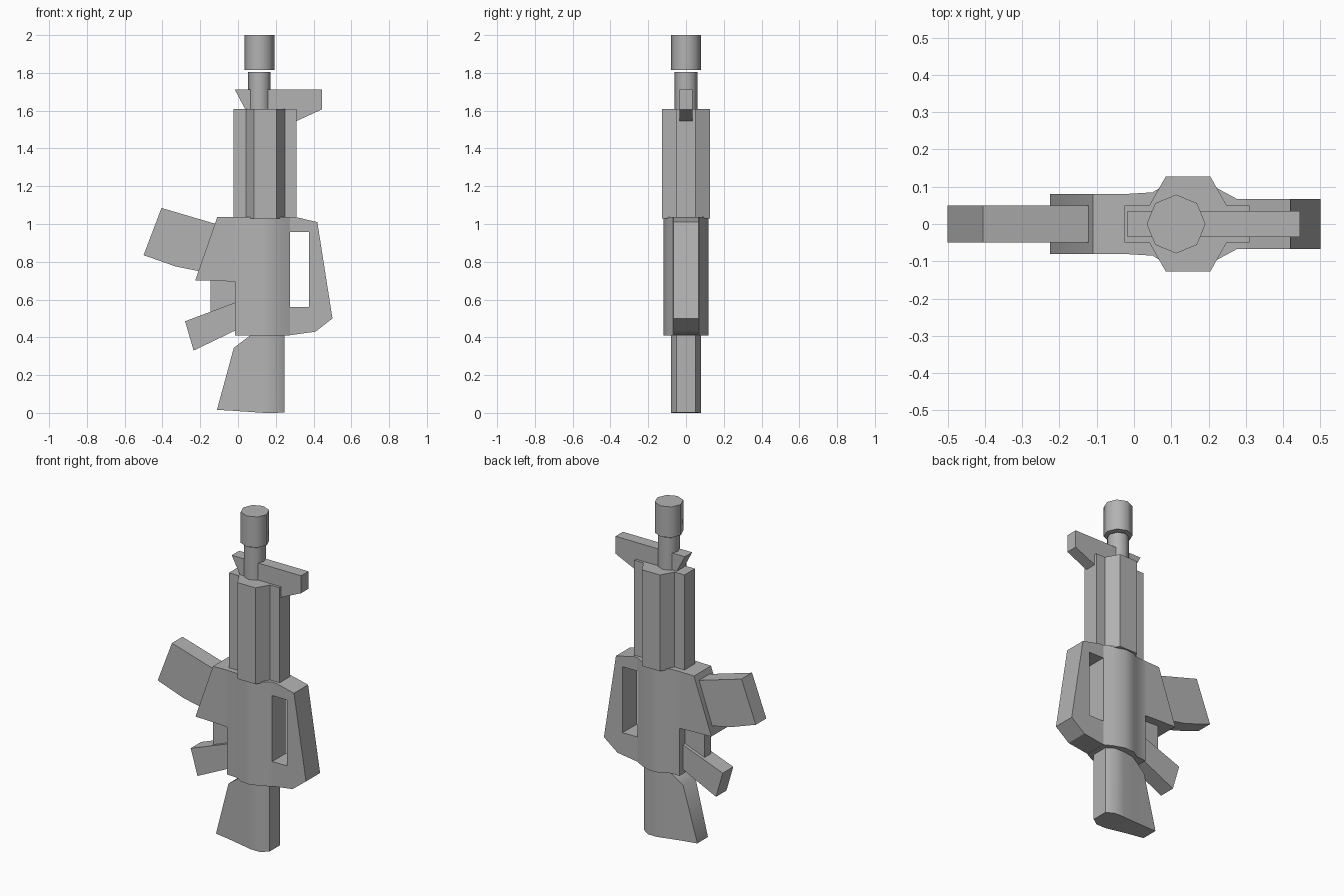
import bpy
import bmesh
import math

cube = bpy.data.objects.get("Cube")
if cube:
    bpy.data.objects.remove(cube, do_unlink=True)

# Single grey material
grey = bpy.data.materials.new("plain_grey")
grey.use_nodes = True
COLOR = (0.45, 0.45, 0.45, 1.0)
grey.diffuse_color = COLOR
grey.node_tree.nodes["Principled BSDF"].inputs["Base Color"].default_value = COLOR


def finish(name, bm, smooth=False):
    """Turn a bmesh into a named, shaded object."""
    bmesh.ops.recalc_face_normals(bm, faces=bm.faces[:])
    mesh = bpy.data.meshes.new(name)
    bm.to_mesh(mesh)
    bm.free()
    mesh.materials.append(grey)
    obj = bpy.data.objects.new(name, mesh)
    bpy.context.collection.objects.link(obj)
    if smooth:
        bpy.ops.object.select_all(action="DESELECT")
        obj.select_set(True)
        bpy.context.view_layer.objects.active = obj
        bpy.ops.object.shade_smooth_by_angle(angle=math.radians(50))
    return obj


def prism(name, points, direction):
    """Extrude one polygon along a direction."""
    bm = bmesh.new()
    face = bm.faces.new([bm.verts.new(p) for p in points])
    new = bmesh.ops.extrude_face_region(bm, geom=[face])["geom"]
    verts = [v for v in new if isinstance(v, bmesh.types.BMVert)]
    bmesh.ops.translate(bm, verts=verts, vec=direction)
    return finish(name, bm)


def slab(name, outline, half):
    """Side outline in x and z, centred on y."""
    return prism(name, [(x, -half, z) for x, z in outline], (0, 2 * half, 0))


def column(name, outline, low, high):
    """Plan outline in x and y, raised in z."""
    return prism(name, [(x, y, low) for x, y in outline], (0, 0, high - low))


def loft(name, sections):
    """Join rectangles (x, low, high, half width) along x."""
    bm = bmesh.new()
    rings = [[bm.verts.new(c) for c in ((x, -h, lo), (x, h, lo), (x, h, hi), (x, -h, hi))]
             for x, lo, hi, h in sections]
    for a, b in zip(rings, rings[1:]):
        for i in range(4):
            j = (i + 1) % 4
            bm.faces.new((a[i], a[j], b[j], b[i]))
    bm.faces.new(rings[0])
    bm.faces.new(rings[-1])
    return finish(name, bm, smooth=True)


def tube(name, radius, low, high):
    """Eight-sided cylinder on the barrel axis."""
    bm = bmesh.new()
    bmesh.ops.create_cone(bm, cap_ends=True, segments=8, radius1=radius,
                          radius2=radius, depth=high - low)
    bmesh.ops.translate(bm, verts=bm.verts[:], vec=(0.113, 0, (low + high) / 2))
    return finish(name, bm, smooth=True)


# Barrel and end piece
tube("muzzle", 0.079, 1.815, 2.0)
tube("barrel", 0.06, 1.55, 1.805)

# Fore section: hexagonal core with flat side rails
column("handguard_core", [(0.013, 0), (0.085, -0.127), (0.205, -0.127),
                          (0.277, 0), (0.205, 0.127), (0.085, 0.127)], 1.03, 1.61)
column("handguard_rails", [(-0.025, -0.05), (0.31, -0.05),
                           (0.31, 0.05), (-0.025, 0.05)], 1.03, 1.61)

# Front sight bracket
slab("front_sight", [(-0.017, 1.712), (0.445, 1.712), (0.445, 1.607),
                     (0.31, 1.545), (0.25, 1.6), (0.042, 1.6)], 0.035)

# Receiver with bulged centre
TOP, BASE = 1.038, 0.41
loft("receiver", [(-0.225, 0.702, 0.706, 0.081), (-0.11, 0.699, 1.036, 0.081),
                  (-0.015, 0.695, TOP, 0.081), (-0.015, BASE, TOP, 0.081),
                  (0.05, BASE, TOP, 0.085), (0.095, BASE, TOP, 0.113),
                  (0.16, BASE, TOP, 0.118), (0.225, BASE, TOP, 0.095),
                  (0.275, BASE, TOP, 0.068)])

# Open carrying handle
slab("carry_handle", [(0.274, 1.038), (0.3, 1.038), (0.42, 1.01), (0.5, 0.5),
                      (0.41, 0.43), (0.274, 0.411), (0.274, 0.56),
                      (0.375, 0.56), (0.375, 0.957), (0.274, 0.957)], 0.067)

# Magazine, trigger guard and grip
slab("magazine", [(-0.405, 1.085), (-0.1, 0.995), (-0.18, 0.745),
                  (-0.33, 0.775), (-0.5, 0.835)], 0.05)
slab("trigger_guard", [(-0.145, 0.71), (0, 0.71), (0, 0.55), (-0.145, 0.52)], 0.03)
slab("grip", [(-0.28, 0.485), (0, 0.59), (0, 0.443), (-0.235, 0.33)], 0.05)

# Shoulder stock
loft("stock", [(-0.11, 0.016, 0.022, 0.05), (-0.022, 0.011, 0.345, 0.059),
               (0.065, 0.005, 0.41, 0.069), (0.14, 0.0, 0.42, 0.079),
               (0.2, 0.0, 0.42, 0.079), (0.245, 0.003, 0.42, 0.05)])
